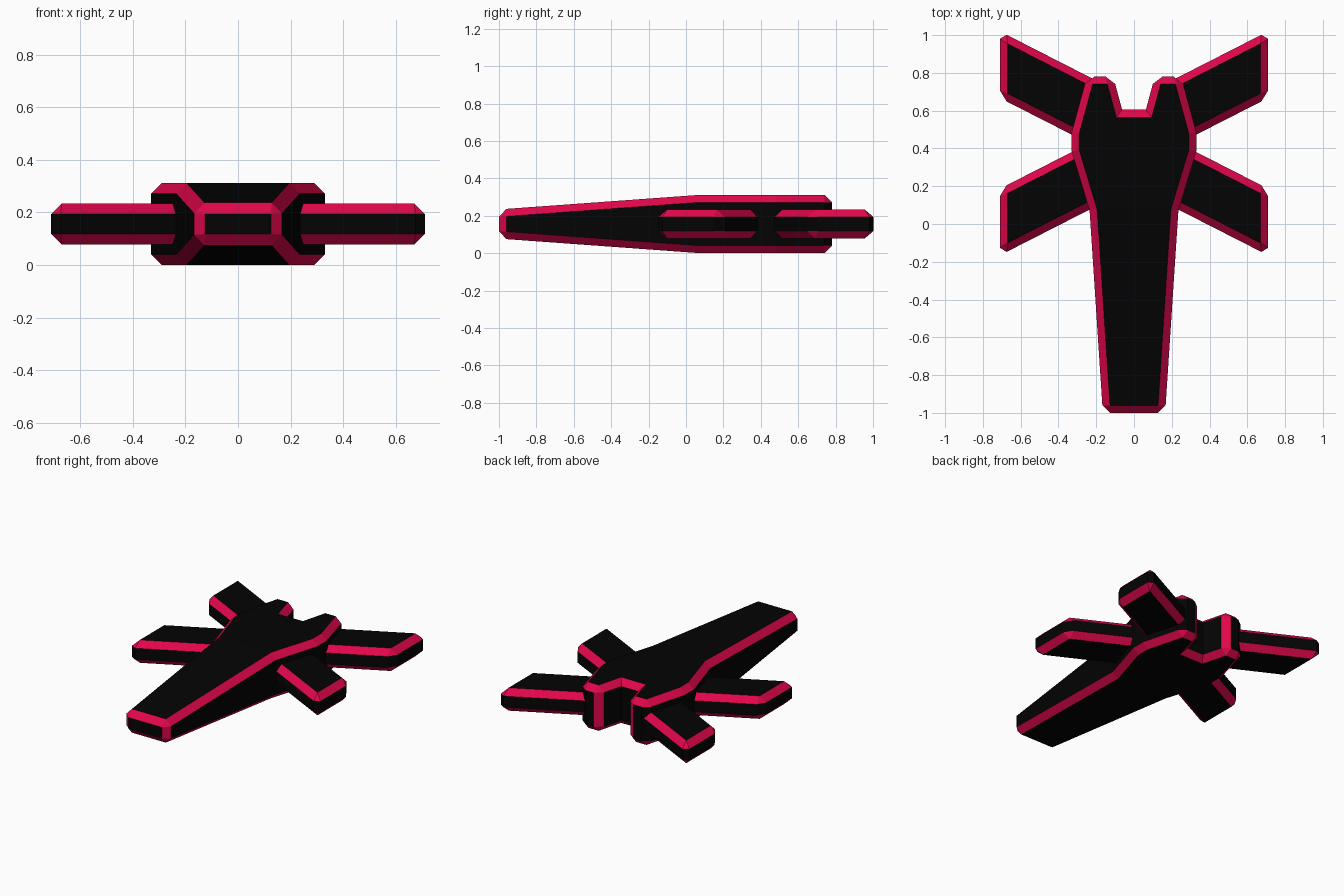
import bpy, bmesh

if "Cube" in bpy.data.objects:
    bpy.data.objects.remove(bpy.data.objects["Cube"])

def material(name, rgb):
    m = bpy.data.materials.new(name)
    m.diffuse_color = (*rgb, 1)
    m.use_nodes = True
    m.node_tree.nodes["Principled BSDF"].inputs["Base Color"].default_value = m.diffuse_color
    return m

BLACK = material("black_panel", (0.001, 0.001, 0.001))
PINK = material("crimson_trim", (0.76, 0.002, 0.07))
MID = 0.156      # height of the model's middle plane
TRIM = 0.04      # width of the crimson chamfers

def slab(name, outline, half_height, caps, plain_beyond):
    """Vertical-sided slab from a top outline; sharp convex edges become trim.
    Upright chamfers further out than plain_beyond stay black."""
    bm = bmesh.new()
    top = [bm.verts.new((x, y, MID + half_height(y))) for x, y in outline]
    low = [bm.verts.new((x, y, MID - half_height(y))) for x, y in outline]
    n = len(outline)
    for cap in caps:
        bm.faces.new([top[i] for i in cap])
        bm.faces.new([low[i] for i in reversed(cap)])
    for i in range(n):
        j = (i + 1) % n
        bm.faces.new([top[i], low[i], low[j], top[j]])
    bmesh.ops.recalc_face_normals(bm, faces=bm.faces[:])
    bm.normal_update()
    sharp = [e for e in bm.edges if e.calc_face_angle_signed(0) > 0.5]
    bmesh.ops.bevel(bm, geom=sharp, offset=TRIM, offset_type='OFFSET', segments=1,
                    profile=0.5, affect='EDGES', clamp_overlap=False, material=1)
    bm.normal_update()
    for f in bm.faces:
        if abs(f.normal.z) < 0.1 and abs(f.calc_center_median().x) > plain_beyond:
            f.material_index = 0
    me = bpy.data.meshes.new(name)
    bm.to_mesh(me)
    bm.free()
    me.materials.append(BLACK)
    me.materials.append(PINK)
    ob = bpy.data.objects.new(name, me)
    bpy.context.collection.objects.link(ob)
    return ob

# Body: tapered nose, widened shoulders, notched tail
CREASE = 0.07
half = [(0.165, -1.0), (0.235, CREASE), (0.33, 0.385), (0.33, 0.485),
        (0.25, 0.78), (0.11, 0.78), (0.063, 0.605)]
outline = half + [(-x, y) for x, y in reversed(half)]
last = len(outline) - 1

def body_height(y):
    t = min(1, (y + 1) / (CREASE + 1))
    return 0.078 + 0.078 * t

slab("body", outline, body_height,
     [[0, 1, last - 1, last], list(range(1, last))], 0.2)

# Wings: rear pair swept back, front pair swept forward
ROOT, TIP = 0.18, 0.71
DROP = 0.51 * (TIP - ROOT)
for side, label in ((1, "right"), (-1, "left")):
    for place, flip, shift in (("rear", 1, 0), ("front", -1, 0.854)):
        pts = [(ROOT, 0.667 - DROP), (TIP, 0.667), (TIP, 1.02), (ROOT, 1.02 - DROP)]
        slab(f"{place}_{label}_wing", [(side * x, flip * y + shift) for x, y in pts],
             lambda y: 0.078, [[0, 1, 2, 3]], 0)
